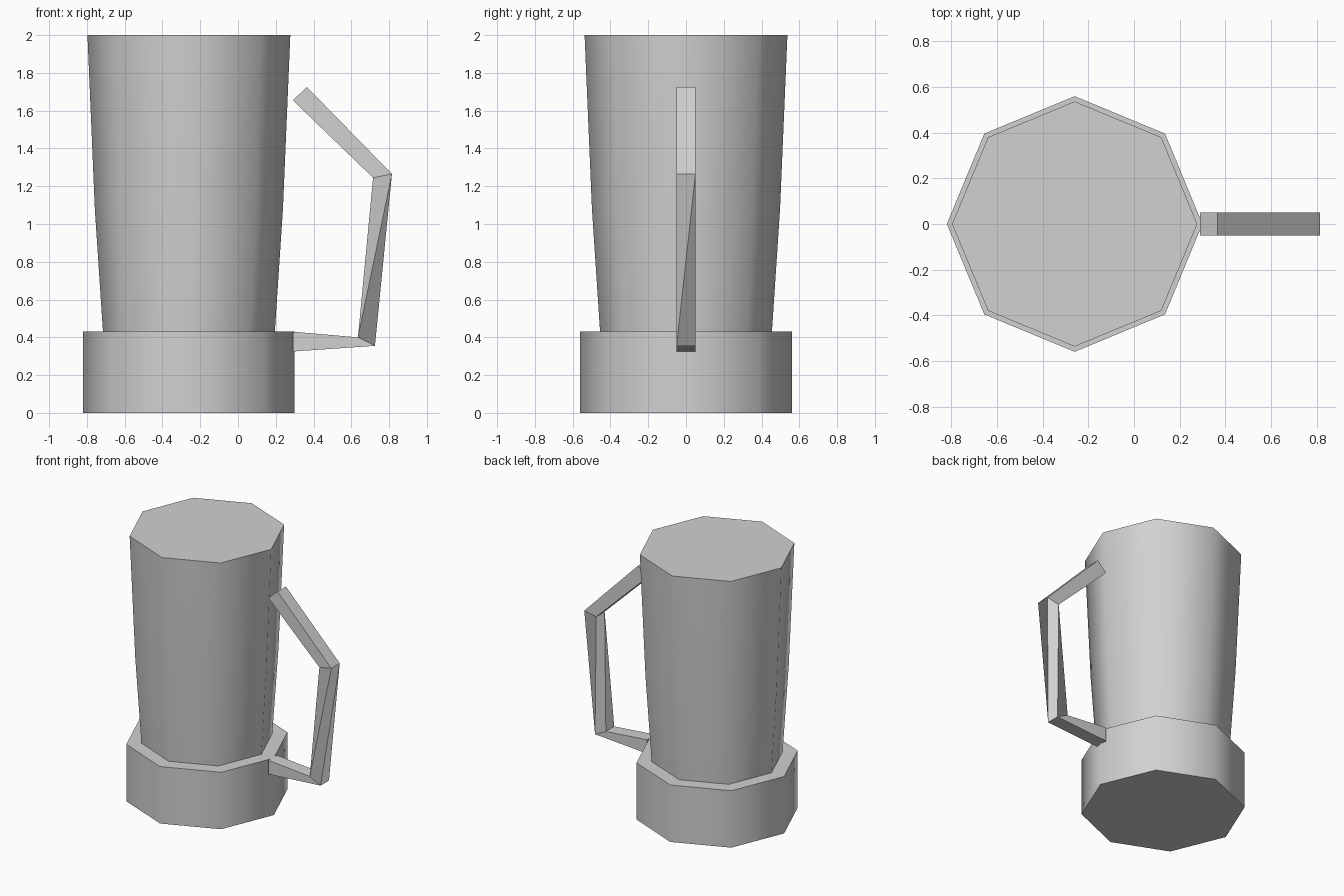
import bpy
import bmesh
import math

cube = bpy.data.objects.get("Cube")
if cube:
    bpy.data.objects.remove(cube)

SIDES = 8
CENTRE_X = -0.26

grey = bpy.data.materials.new("plain grey")
grey.use_nodes = True
grey.diffuse_color = (0.64, 0.64, 0.64, 1)
grey.node_tree.nodes["Principled BSDF"].inputs["Base Color"].default_value = grey.diffuse_color


def add_object(name, bm):
    bmesh.ops.recalc_face_normals(bm, faces=bm.faces)
    mesh = bpy.data.meshes.new(name)
    bm.to_mesh(mesh)
    bm.free()
    mesh.materials.append(grey)
    obj = bpy.data.objects.new(name, mesh)
    bpy.context.collection.objects.link(obj)
    return obj


def bridge(bm, lower, upper, shift=0):
    """Join two rings of equal length, optionally twisted by some corners."""
    n = len(lower)
    for i in range(n):
        j = (i + 1) % n
        bm.faces.new((lower[i], lower[j],
                      upper[(j + shift) % n], upper[(i + shift) % n]))


def lathe(name, profile, cap_start=False, cap_end=False):
    """Eight-sided turned part from (radius, height) points."""
    bm = bmesh.new()
    rings = []
    for radius, z in profile:
        angles = [math.tau * i / SIDES for i in range(SIDES)]
        rings.append([bm.verts.new((CENTRE_X + radius * math.cos(a),
                                    radius * math.sin(a), z)) for a in angles])
    for a, b in zip(rings, rings[1:]):
        bridge(bm, a, b)
    if cap_start:
        bm.faces.new(rings[0])
    if cap_end:
        bm.faces.new(rings[-1])
    obj = add_object(name, bm)
    bpy.ops.object.select_all(action='DESELECT')
    obj.select_set(True)
    bpy.context.view_layer.objects.active = obj
    bpy.ops.object.shade_smooth_by_angle(angle=math.radians(60))
    obj.select_set(False)
    return obj


# Wide foot with a ledge around the body
lathe("base", [(0.56, 0), (0.56, 0.43), (0.455, 0.43)], cap_start=True)

# Tall jar, flaring upward
lathe("body", [(0.455, 0.43), (0.498, 1.08), (0.537, 2)], cap_end=True)

# Angular handle: (inner x, z), (outer x, z) at each joint, top to bottom
joints = [((0.29, 1.655), (0.365, 1.725)),
          ((0.715, 1.245), (0.815, 1.265)),
          ((0.635, 0.40), (0.725, 0.355)),
          ((0.29, 0.43), (0.29, 0.325))]
HALF = 0.05
bm = bmesh.new()
rings = []
for (xi, zi), (xo, zo) in joints:
    corners = [(xi, -HALF, zi), (xo, -HALF, zo), (xo, HALF, zo), (xi, HALF, zi)]
    rings.append([bm.verts.new(c) for c in corners])
bridge(bm, rings[0], rings[1])
bridge(bm, rings[1], rings[2], shift=-1)  # the grip has a quarter twist
bridge(bm, rings[2], rings[3])
bm.faces.new(rings[0])
bm.faces.new(rings[-1])
add_object("handle", bm)
